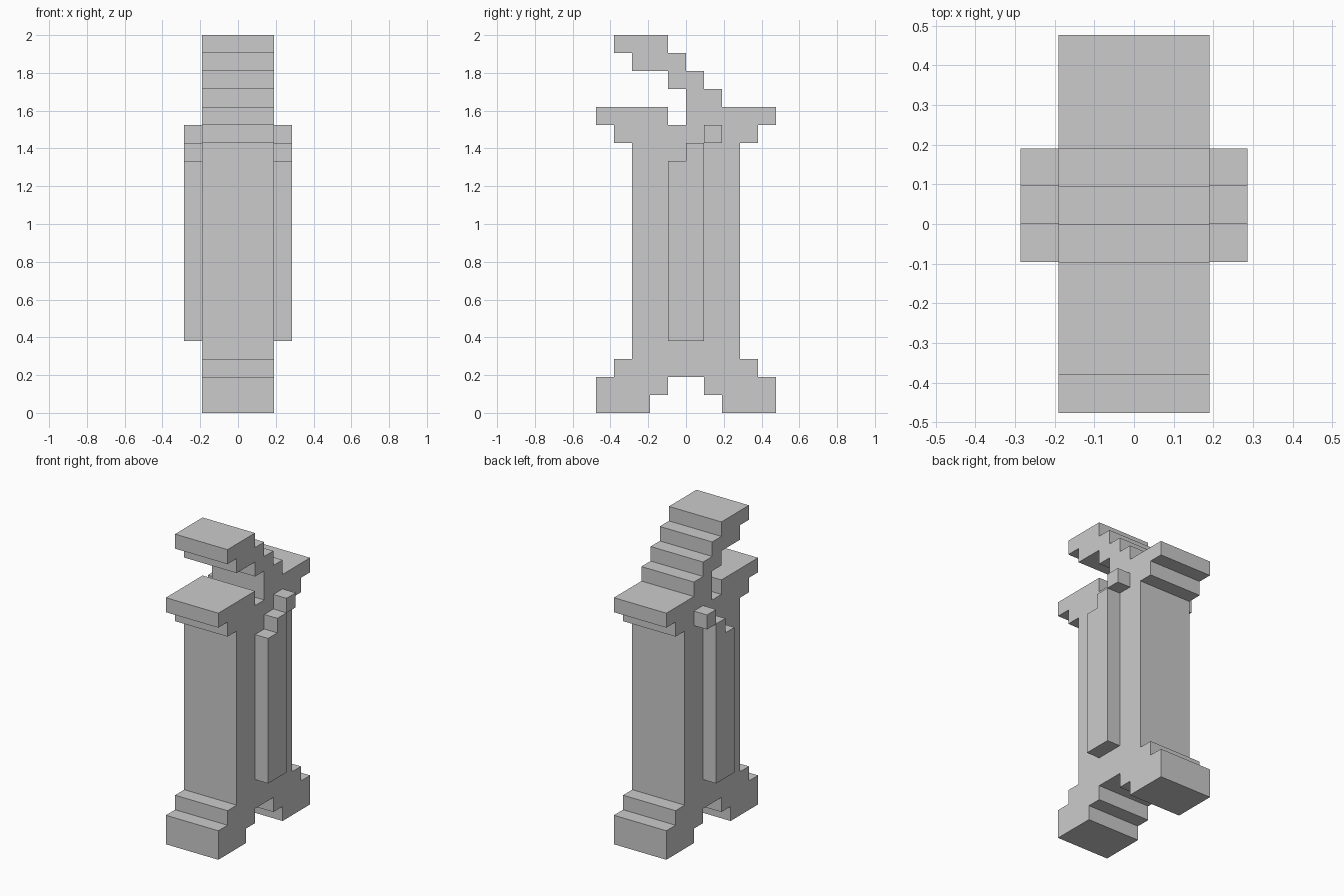
import bpy
import bmesh

default_cube = bpy.data.objects.get("Cube")
if default_cube:
    bpy.data.objects.remove(default_cube, do_unlink=True)

STEP = 2 / 21  # size of one block

stone = bpy.data.materials.new("plain_grey")
stone.use_nodes = True
grey = (0.6, 0.6, 0.6, 1)
stone.diffuse_color = grey
stone.node_tree.nodes["Principled BSDF"].inputs["Base Color"].default_value = grey


def extrude_profile(name, outline, x_start, x_end):
    """Extrude a side outline of (y, z) block corners along x."""
    bm = bmesh.new()
    corners = [bm.verts.new((x_start * STEP, y * STEP, z * STEP)) for y, z in outline]
    face = bm.faces.new(corners)
    result = bmesh.ops.extrude_face_region(bm, geom=[face], use_keep_orig=True)
    moved = [item for item in result["geom"] if isinstance(item, bmesh.types.BMVert)]
    bmesh.ops.translate(bm, verts=moved, vec=((x_end - x_start) * STEP, 0, 0))
    bmesh.ops.recalc_face_normals(bm, faces=bm.faces)
    mesh = bpy.data.meshes.new(name)
    bm.to_mesh(mesh)
    bm.free()
    mesh.materials.append(stone)
    part = bpy.data.objects.new(name, mesh)
    bpy.context.collection.objects.link(part)
    return part


def mirror_across_x(part):
    modifier = part.modifiers.new("mirror", "MIRROR")
    modifier.use_axis[0] = True
    modifier.use_mirror_merge = False


# Back half of the column: stepped foot, shaft, flared shoulder
half_column = [(1, 2), (1, 1), (2, 1), (2, 0), (5, 0), (5, 2), (4, 2), (4, 3),
               (3, 3), (3, 15), (4, 15), (4, 16), (5, 16), (5, 17)]
front_half = [(-y, z) for y, z in reversed(half_column)]

# Stair-shaped neck rising forward, with the slot in front of it
stepped_neck = [(2, 17), (2, 18), (1, 18), (1, 19), (0, 19), (0, 20),
                (-1, 20), (-1, 21), (-4, 21), (-4, 20), (-3, 20), (-3, 19),
                (-1, 19), (-1, 18), (0, 18), (0, 16), (-1, 16), (-1, 17)]

extrude_profile("body", half_column + stepped_neck + front_half, -2, 2)

# Raised strips on both sides
side_strip = extrude_profile(
    "side_strips", [(-1, 4), (1, 4), (1, 15), (0, 15), (0, 14), (-1, 14)], 2, 3)
mirror_across_x(side_strip)

# Small blocks at the top of the strips
side_block = extrude_profile(
    "side_blocks", [(1, 15), (2, 15), (2, 16), (1, 16)], 2, 3)
mirror_across_x(side_block)
